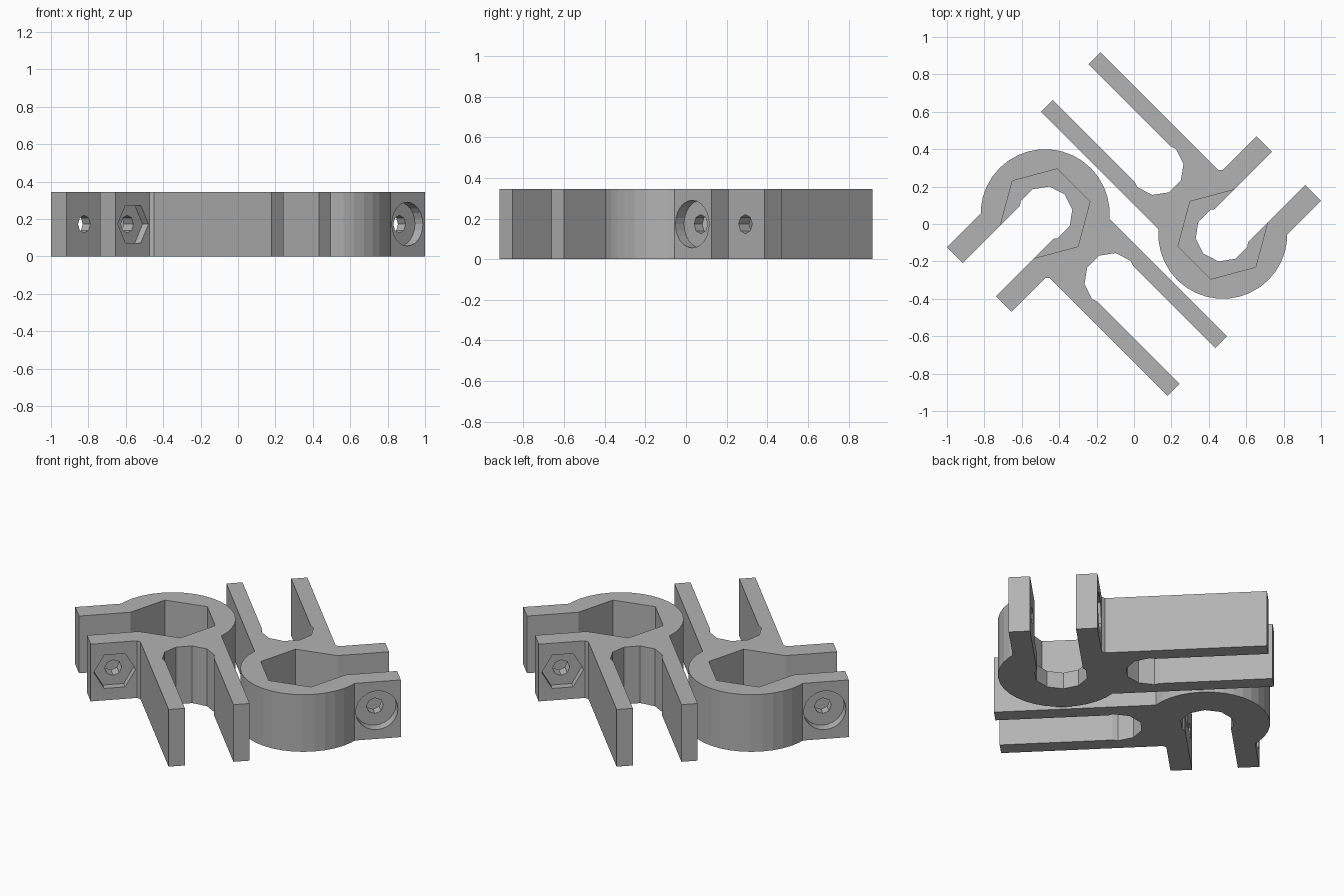
import bpy
from math import radians, pi
from mathutils import Matrix, Vector

cube = bpy.data.objects.get("Cube")
if cube:
    bpy.data.objects.remove(cube, do_unlink=True)

H = 0.345           # height of the clamp
BOLT_Y = -0.365     # bolt position along the ears
SLOT = 0.126        # half width of the clamp opening
EAR = 0.244         # outer face of the ears

grey = bpy.data.materials.new("grey_plastic")
grey.use_nodes = True
colour = (0.45, 0.45, 0.45, 1)
grey.diffuse_color = colour
grey.node_tree.nodes["Principled BSDF"].inputs["Base Color"].default_value = colour


def box(name, x0, x1, y0, y1, z0=0, z1=H):
    bpy.ops.mesh.primitive_cube_add(size=1)
    ob = bpy.context.object
    ob.name = name
    centre = Vector((x0 + x1, y0 + y1, z0 + z1)) / 2
    ob.data.transform(Matrix.Translation(centre) @ Matrix.Diagonal((x1 - x0, y1 - y0, z1 - z0, 1)))
    return ob


def prism(name, sides, radius, z0, z1, x=0, turn=0):
    """Upright prism whose first corner points at angle turn."""
    bpy.ops.mesh.primitive_cylinder_add(vertices=sides, radius=radius, depth=z1 - z0)
    ob = bpy.context.object
    ob.name = name
    ob.data.transform(Matrix.Translation((x, 0, (z0 + z1) / 2))
                      @ Matrix.Rotation(turn - pi / 2, 4, "Z"))
    return ob


def bolt_cut(name, sides, radius, x0, x1):
    """Prism lying along x, on the bolt axis."""
    ob = prism(name, sides, radius, x0, x1, turn=pi / 2)
    ob.data.transform(Matrix.Translation((0, BOLT_Y, H / 2)) @ Matrix.Rotation(pi / 2, 4, "Y"))
    return ob


def combine(body, part, operation):
    mod = body.modifiers.new(part.name, "BOOLEAN")
    mod.operation = operation
    mod.solver = "EXACT"
    mod.object = part
    part.hide_render = True
    bpy.context.view_layer.update()
    graph = bpy.context.evaluated_depsgraph_get()
    mesh = bpy.data.meshes.new_from_object(body.evaluated_get(graph))
    body.modifiers.clear()
    body.data = mesh
    bpy.data.objects.remove(part, do_unlink=True)


# Ring, twin-arm block and two ears
clamp = prism("left_clamp", 36, 0.345, 0, H)
for solid in (
    box("arm_block", 0, 1.15, -0.225, 0.225),
    box("nut_ear", SLOT - 0.02, EAR, -0.498, 0),
    box("bolt_ear", -EAR, -SLOT + 0.02, -0.498, 0),
):
    combine(clamp, solid, "UNION")

# Openings: round bore with hexagonal pocket, clamp slot, rounded arm gap, bolt seats
for cutter in (
    prism("bore", 10, 0.147, -0.1, H + 0.1, turn=pi / 2),
    prism("hex_pocket", 6, 0.248, 0.1, H + 0.1, turn=0),
    box("clamp_slot", -SLOT, SLOT, -0.7, 0, -0.1, H + 0.1),
    box("arm_gap", 0.5, 1.3, -0.135, 0.135, -0.1, H + 0.1),
    prism("arm_gap_end", 10, 0.145, -0.1, H + 0.1, x=0.5, turn=pi / 10),
    bolt_cut("bolt_hole", 8, 0.047, -0.4, 0.4),
    bolt_cut("nut_seat", 6, 0.116, EAR - 0.045, 0.4),
    bolt_cut("bolt_head_seat", 24, 0.117, -0.4, -EAR + 0.06),
):
    combine(clamp, cutter, "DIFFERENCE")

clamp.data.materials.clear()
clamp.data.materials.append(grey)
for face in clamp.data.polygons:
    face.use_smooth = False
    face.material_index = 0

# Place the clamp and its half-turned twin
clamp.data.transform(Matrix.Translation((-0.475, 0.055, 0)) @ Matrix.Rotation(radians(-45), 4, "Z"))
clamp.name = "right_clamp"
twin = bpy.data.objects.new("left_clamp", clamp.data.copy())
twin.data.transform(Matrix.Rotation(pi, 4, "Z"))
bpy.context.collection.objects.link(twin)
